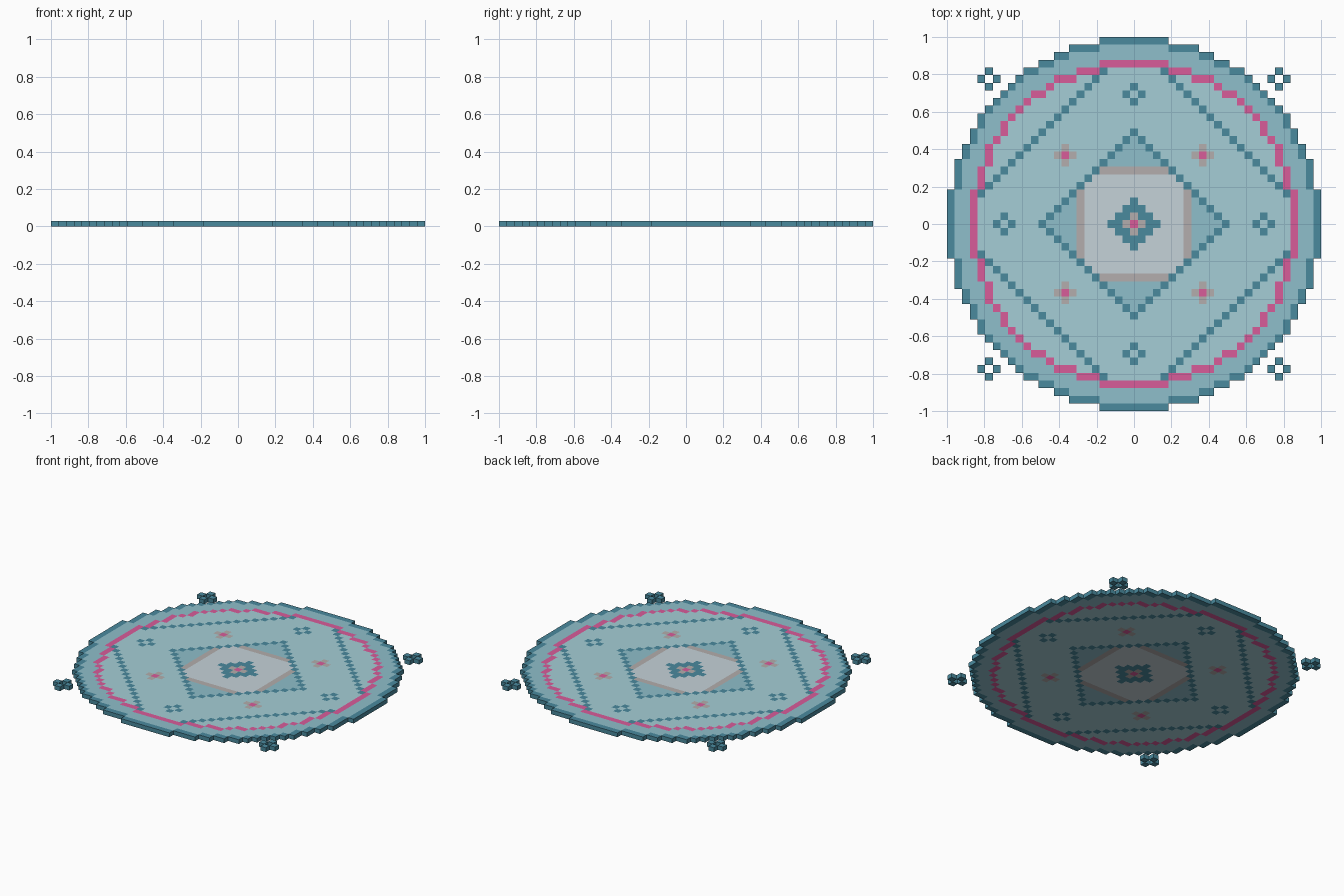
import bpy, bmesh

if "Cube" in bpy.data.objects:
    bpy.data.objects.remove(bpy.data.objects["Cube"])

CELL = 2 / 49      # the rug is woven on a 49 x 49 grid
THICK = 0.029
N = 24


def material(name, hexcode):
    m = bpy.data.materials.new(name)
    lin = []
    for k in (0, 2, 4):
        c = int(hexcode[k:k + 2], 16) / 255
        lin.append(c / 12.92 if c <= 0.04045 else ((c + 0.055) / 1.055) ** 2.4)
    m.diffuse_color = (*lin, 1)
    m.use_nodes = True
    m.node_tree.nodes["Principled BSDF"].inputs["Base Color"].default_value = m.diffuse_color
    return m


def sides(i, j):
    return [(i + 1, j), (i, j + 1), (i - 1, j), (i, j - 1)]


def disc(r2):
    return {(i, j) for i in range(-N, N + 1) for j in range(-N, N + 1) if i * i + j * j <= r2}


def outline(cells):
    return {c for c in cells if any(n not in cells for n in sides(*c))}


def diamond(r):
    return {(i, j) for i in range(-r, r + 1) for j in range(-r, r + 1) if abs(i) + abs(j) <= r}


def diamond_line(r):
    return diamond(r) - diamond(r - 1)


def build(name, cells, mat):
    """Flat slab made of grid cells, with walls around its border."""
    bm = bmesh.new()
    verts = {}

    def v(a, b, top):
        key = (a, b, top)
        if key not in verts:
            verts[key] = bm.verts.new(((a - 0.5) * CELL, (b - 0.5) * CELL, THICK * top))
        return verts[key]

    for i, j in sorted(cells):
        ring = [(i + 1, j), (i + 1, j + 1), (i, j + 1), (i, j)]
        bm.faces.new([v(a, b, 1) for a, b in ring])
        bm.faces.new([v(a, b, 0) for a, b in reversed(ring)])
        for k, n in enumerate(sides(i, j)):
            if n not in cells:
                p, q = ring[k], ring[(k + 1) % 4]
                if k == 0:
                    p, q = (i + 1, j), (i + 1, j + 1)
                elif k == 1:
                    p, q = (i + 1, j + 1), (i, j + 1)
                elif k == 2:
                    p, q = (i, j + 1), (i, j)
                else:
                    p, q = (i, j), (i + 1, j)
                bm.faces.new([v(*p, 0), v(*q, 0), v(*q, 1), v(*p, 1)])
    me = bpy.data.meshes.new(name)
    bm.to_mesh(me)
    bm.free()
    me.materials.append(mat)
    ob = bpy.data.objects.new(name, me)
    bpy.context.collection.objects.link(ob)


teal = material("teal", "4A8A9E")
blue = material("blue", "8FBFCB")
pale = material("pale_blue", "A5CED6")
pink = material("pink", "D85C9A")
beige = material("beige", "B3AEAD")
grey = material("pale_grey", "C5D2D9")

rug = disc(600)
inner = disc(462)
flowers = [(x, y) for x in (-9, 9) for y in (-9, 9)]
buds = [(0, 17), (0, -17), (17, 0), (-17, 0)]
tassels = [(x, y) for x in (-19, 19) for y in (-19, 19)]
panel = {c for c in diamond(11) if max(abs(c[0]), abs(c[1])) <= 7}


def petals(centres):
    return {n for c in centres for n in sides(*c)}


# Layers painted from the ground up; later ones replace earlier ones
layers = [
    ("outer_band", rug, blue),
    ("field", inner, pale),
    ("pink_ring", outline(inner), pink),
    ("rim", outline(rug), teal),
    ("large_diamond", diamond_line(24) & (inner - outline(inner)), teal),
    ("inner_diamond_fill", diamond(12), blue),
    ("inner_diamond", diamond_line(12), teal),
    ("centre_panel", panel, grey),
    ("panel_border", {c for c in panel if max(abs(c[0]), abs(c[1])) == 7}, beige),
    ("centre_motif", diamond(3), teal),
    ("centre_petals", petals([(0, 0)]), beige),
    ("centre_dot", {(0, 0)}, pink),
    ("flower_petals", petals(flowers), beige),
    ("flower_dots", set(flowers), pink),
    ("buds", petals(buds), teal),
    ("corner_tassels", petals(tassels), teal),
]
grid = {}
for idx, (_, cells, _) in enumerate(layers):
    for c in cells:
        grid[c] = idx
for idx, (name, _, mat) in enumerate(layers):
    build(name, {c for c, k in grid.items() if k == idx}, mat)
